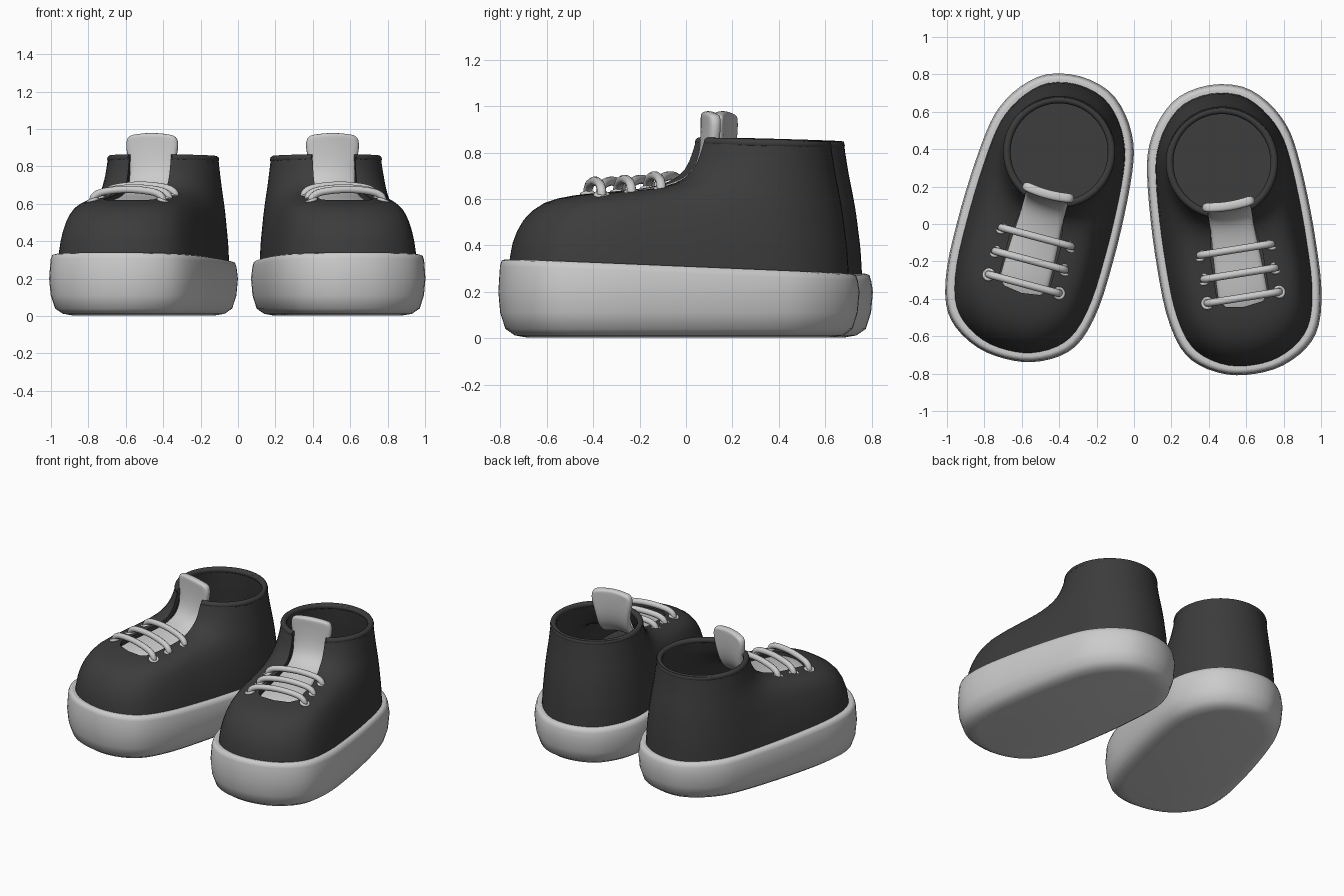
import bpy, math
from mathutils import Vector, Matrix

if "Cube" in bpy.data.objects:
    bpy.data.objects.remove(bpy.data.objects["Cube"])

# Each shoe is built around its ankle centre, toe towards -y
HALF = [(0, .42), (.17, .385), (.29, .285), (.37, .15), (.405, 0), (.425, -.25),
        (.43, -.5), (.42, -.75), (.375, -.94), (.29, -1.05), (.15, -1.123), (0, -1.143)]
COLLAR_R, COLLAR_Z = .295, .847


def smooth_path(pts, steps, closed=False):
    """Catmull-Rom resampling of a list of points"""
    p = [Vector(q) for q in pts]
    n, out = len(p), []
    for i in range(n if closed else n - 1):
        idx = [i - 1, i, i + 1, i + 2]
        a, b, c, d = [p[k % n] if closed else p[min(max(k, 0), n - 1)] for k in idx]
        for s in range(steps):
            t = s / steps
            out.append(.5 * (2 * b + (c - a) * t + (2 * a - 5 * b + 4 * c - d) * t * t
                             + (3 * b - a - 3 * c + d) * t ** 3))
    return out if closed else out + [p[-1]]


OUTLINE = smooth_path((HALF + [(-x, y) for x, y in HALF[-2:0:-1]])[::-1], 3, True)


def inset(d):
    return [(p.x * (.43 - d) / .43, -.36 + (p.y + .36) * (.78 - d) / .78) for p in OUTLINE]


def rim_z(y):
    return .293 - .042 * y


def make(name, verts, faces):
    me = bpy.data.meshes.new(name)
    me.from_pydata(verts, [], faces)
    ob = bpy.data.objects.new(name, me)
    bpy.context.collection.objects.link(ob)
    return ob


def loft(name, rings, bottom=False, top=False):
    n = len(rings[0])
    faces = [(r * n + i, r * n + (i + 1) % n, (r + 1) * n + (i + 1) % n, (r + 1) * n + i)
             for r in range(len(rings) - 1) for i in range(n)]
    if bottom:
        faces.append(tuple(reversed(range(n))))
    if top:
        faces.append(tuple(range((len(rings) - 1) * n, len(rings) * n)))
    return make(name, [v for r in rings for v in r], faces)


def apply_all(ob):
    bpy.context.view_layer.objects.active = ob
    for m in list(ob.modifiers):
        bpy.ops.object.modifier_apply(modifier=m.name)


def smooth(ob, angle=40):
    bpy.ops.object.select_all(action='DESELECT')
    ob.select_set(True)
    bpy.context.view_layer.objects.active = ob
    bpy.ops.object.shade_smooth_by_angle(angle=math.radians(angle))


def tube(name, pts, radius):
    cu = bpy.data.curves.new(name, 'CURVE')
    cu.dimensions = '3D'
    cu.bevel_depth, cu.bevel_resolution, cu.use_fill_caps = radius, 3, True
    sp = cu.splines.new('POLY')
    sp.points.add(len(pts) - 1)
    for q, p in zip(sp.points, pts):
        q.co = (*p, 1)
    sp.use_smooth = True
    ob = bpy.data.objects.new(name, cu)
    bpy.context.collection.objects.link(ob)
    return ob


dark = bpy.data.materials.new("dark_fabric")
dark.diffuse_color = (.045, .045, .045, 1)
dark.use_nodes = True
dark.node_tree.nodes["Principled BSDF"].inputs["Base Color"].default_value = dark.diffuse_color
parts = []

# Sole: thick rubber, rounded below, taller at the toe
rings = [[(x, y, z if z < .25 else rim_z(y) + z - .34) for x, y in inset(d)]
         for d, z in [(.12, .003), (.07, .012), (.03, .04), (.008, .11), (0, .2),
                      (.007, .31), (.015, .335), (.03, .34), (.055, .335)]]
sole = loft("sole", rings, True, True)
smooth(sole, 60)
parts.append(sole)

# Insole: dark floor inside the shoe
insole = loft("insole", [[(x, y, rim_z(y) + h) for x, y in inset(.07)] for h in (-.02, .01)], True, True)
insole.data.materials.append(dark)
parts.append(insole)

# Upper: fan loft from sole outline to round collar, blending toe and heel profiles
TOE = [(0, .30), (.02, .41), (.08, .51), (.19, .582), (.35, .615), (.55, .632),
       (.76, .648), (.90, .685), (.97, .755), (1, COLLAR_Z)]
HEEL = [(0, .29), (.1, .38), (.22, .46), (.35, .54), (.5, .61), (.62, .66),
        (.74, .71), (.84, .76), (.92, .80), (1, COLLAR_Z)]
columns = []
for x, y in inset(.045):
    b = Vector((x, y))
    t = b.normalized() * COLLAR_R
    w = min(max((b.length - .36) / .72, 0), 1)
    col = []
    for (s0, z0), (s1, z1) in zip(HEEL, TOE):
        p = b.lerp(t, s0 + (s1 - s0) * w)
        col.append(Vector((p.x, p.y, z0 + (z1 - z0) * w)))
    col[0].z = rim_z(y) - .03
    columns.append(smooth_path(col, 2))
upper = loft("upper", list(zip(*columns)))
m = upper.modifiers.new("thickness", 'SOLIDIFY')
m.thickness, m.offset = .03, -1

# Throat slot cut through the instep and the front of the collar
slot = [(.115, 0), (-.115, 0), (-.115, -.35), (-.14, -.5), (-.14, -.72), (-.10, -.765), (0, -.78),
        (.10, -.765), (.14, -.72), (.14, -.5), (.115, -.35)]
cutter = loft("throat_cutter", [[(x, y, z) for x, y in slot] for z in (.45, 1.2)], True, True)
cutter.hide_render = True
m = upper.modifiers.new("throat", 'BOOLEAN')
m.operation, m.object, m.solver = 'DIFFERENCE', cutter, 'EXACT'
apply_all(upper)
bpy.data.objects.remove(cutter)
upper.data.materials.append(dark)
smooth(upper)
parts.append(upper)

# Rolled collar edge, open at the front
gap = math.radians(24)
arc = [-math.pi / 2 + gap + (2 * math.pi - 2 * gap) * i / 48 for i in range(49)]
collar = tube("collar_rim", [(.28 * math.cos(a), .28 * math.sin(a), .838 - .008 * math.sin(a))
                             for a in arc], .02)
collar.data.materials.append(dark)
parts.append(collar)

# Tongue: padded strip lying in the throat, then standing upright inside the collar
PATH = [(-.82, .57, .135), (-.70, .60, .135), (-.55, .615, .13), (-.42, .635, .12), (-.32, .67, .115),
        (-.265, .73, .115), (-.242, .81, .12), (-.235, .90, .145), (-.235, .955, .145), (-.235, .98, .125)]
US = [-1, -.7, -.35, 0, .35, .7, 1]
verts = [(u * w, y + .015 * u * u, z - .015 * u * u) for y, z, w in PATH for u in US]
k = len(US)
faces = [(r * k + i, r * k + i + 1, (r + 1) * k + i + 1, (r + 1) * k + i)
         for r in range(len(PATH) - 1) for i in range(k - 1)]
tongue = make("tongue", verts, faces)
m = tongue.modifiers.new("padding", 'SOLIDIFY')
m.thickness, m.offset = .05, 0
m = tongue.modifiers.new("round", 'SUBSURF')
m.levels = m.render_levels = 2
apply_all(tongue)
smooth(tongue, 60)
parts.append(tongue)

# Three laces arching over the tongue, with an eyelet at each end
for n, (y, z) in enumerate([(-.73, .60), (-.60, .608), (-.47, .623)]):
    pts = [(-.195, y, z), (-.185, y, z + .04), (-.13, y, z + .065), (0, y, z + .077),
           (.13, y, z + .065), (.185, y, z + .04), (.195, y, z)]
    parts.append(tube(f"lace_{n + 1}", smooth_path(pts, 5), .02))
    for side, sx in (("outer", -1), ("inner", 1)):
        bpy.ops.mesh.primitive_torus_add(major_radius=.026, minor_radius=.01, major_segments=20,
                                         minor_segments=8)
        eyelet = bpy.context.object
        eyelet.name = f"eyelet_{n + 1}_{side}"
        eyelet.matrix_world = (Matrix.Translation((sx * .195, y, z + .017))
                               @ Matrix.Rotation(sx * .35, 4, 'Y'))
        smooth(eyelet, 60)
        parts.append(eyelet)

# Place the pair, each toe turned outwards
bpy.context.view_layer.update()
pair = {"left": Matrix.Translation((-.40, .385, 0)) @ Matrix.Rotation(math.radians(-15), 4, 'Z'),
        "right": Matrix.Translation((.47, .328, 0)) @ Matrix.Rotation(math.radians(9), 4, 'Z')}
for part in parts:
    base, local = part.name, part.matrix_world.copy()
    twin = part.copy()
    bpy.context.collection.objects.link(twin)
    for ob, side in ((part, "left"), (twin, "right")):
        ob.name = f"{side}_{base}"
        ob.matrix_world = pair[side] @ local
